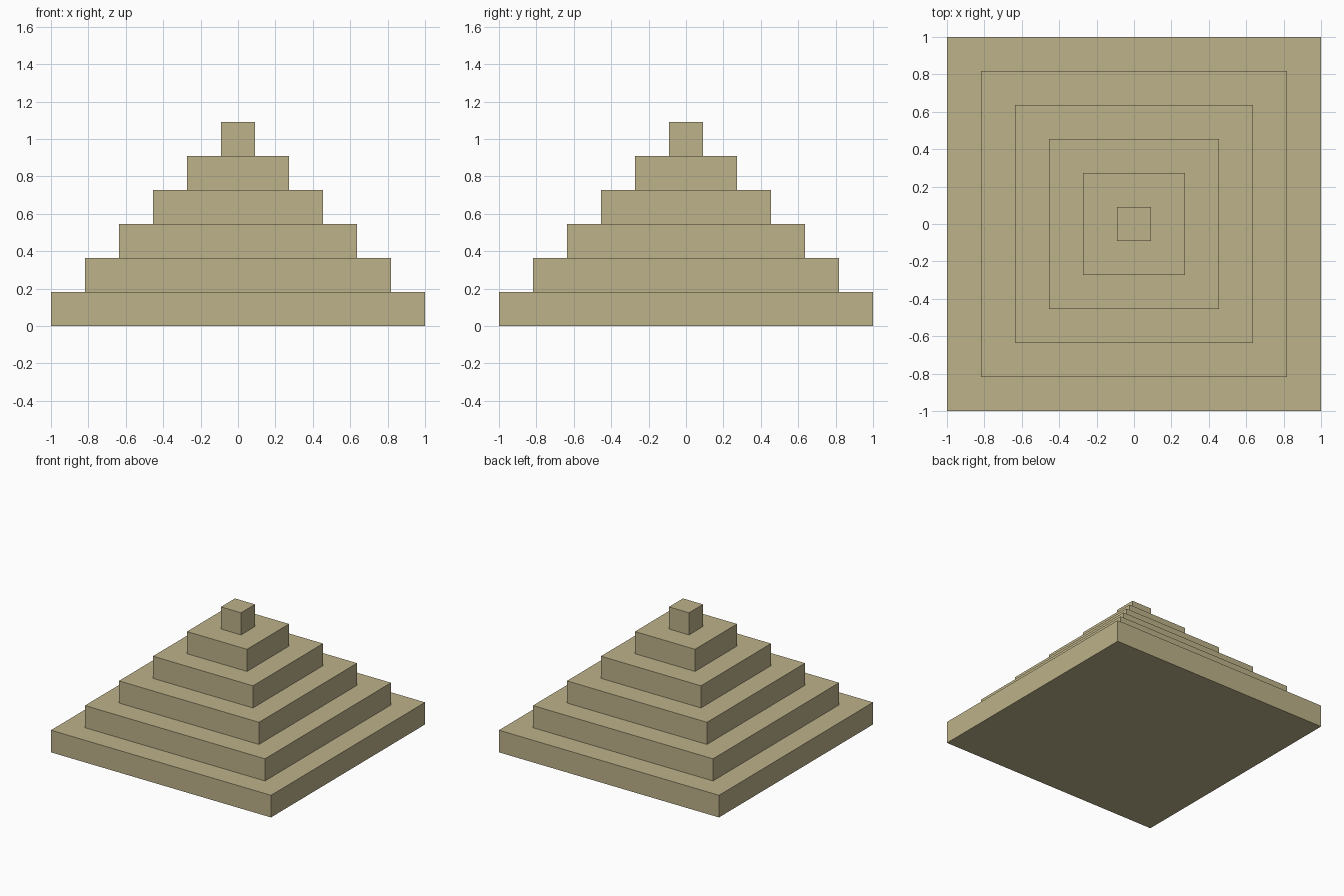
import bpy
import bmesh
from mathutils import Vector

cube = bpy.data.objects.get("Cube")
if cube:
    bpy.data.objects.remove(cube, do_unlink=True)

TIERS = 6
STEP = 2 / 11  # height and tread depth of every step

# Sandstone colour
stone = bpy.data.materials.new("sandstone")
stone.use_nodes = True
colour = (0.508, 0.445, 0.254, 1)
stone.diffuse_color = colour
stone.node_tree.nodes["Principled BSDF"].inputs["Base Color"].default_value = colour

# Square base, facing down
bm = bmesh.new()
base = bmesh.ops.create_grid(bm, x_segments=1, y_segments=1, size=1)
top = base["verts"][0].link_faces[0]


def raise_top(face):
    """Extrude a face straight up by one step and return the new cap."""
    result = bmesh.ops.extrude_face_region(bm, geom=[face], use_keep_orig=(face.index == 0))
    verts = [g for g in result["geom"] if isinstance(g, bmesh.types.BMVert)]
    cap = next(g for g in result["geom"] if isinstance(g, bmesh.types.BMFace))
    bmesh.ops.translate(bm, verts=verts, vec=Vector((0, 0, STEP)))
    return cap


# Stepped tiers: raise each block, then inset its top for the next one
bm.faces.index_update()
for tier in range(TIERS):
    top = raise_top(top)
    if tier < TIERS - 1:
        top.normal_update()
        bmesh.ops.inset_region(bm, faces=[top], thickness=STEP, use_even_offset=True)

bmesh.ops.recalc_face_normals(bm, faces=bm.faces)
mesh = bpy.data.meshes.new("stepped_pyramid")
bm.to_mesh(mesh)
bm.free()
mesh.materials.append(stone)
pyramid = bpy.data.objects.new("stepped_pyramid", mesh)
bpy.context.collection.objects.link(pyramid)
